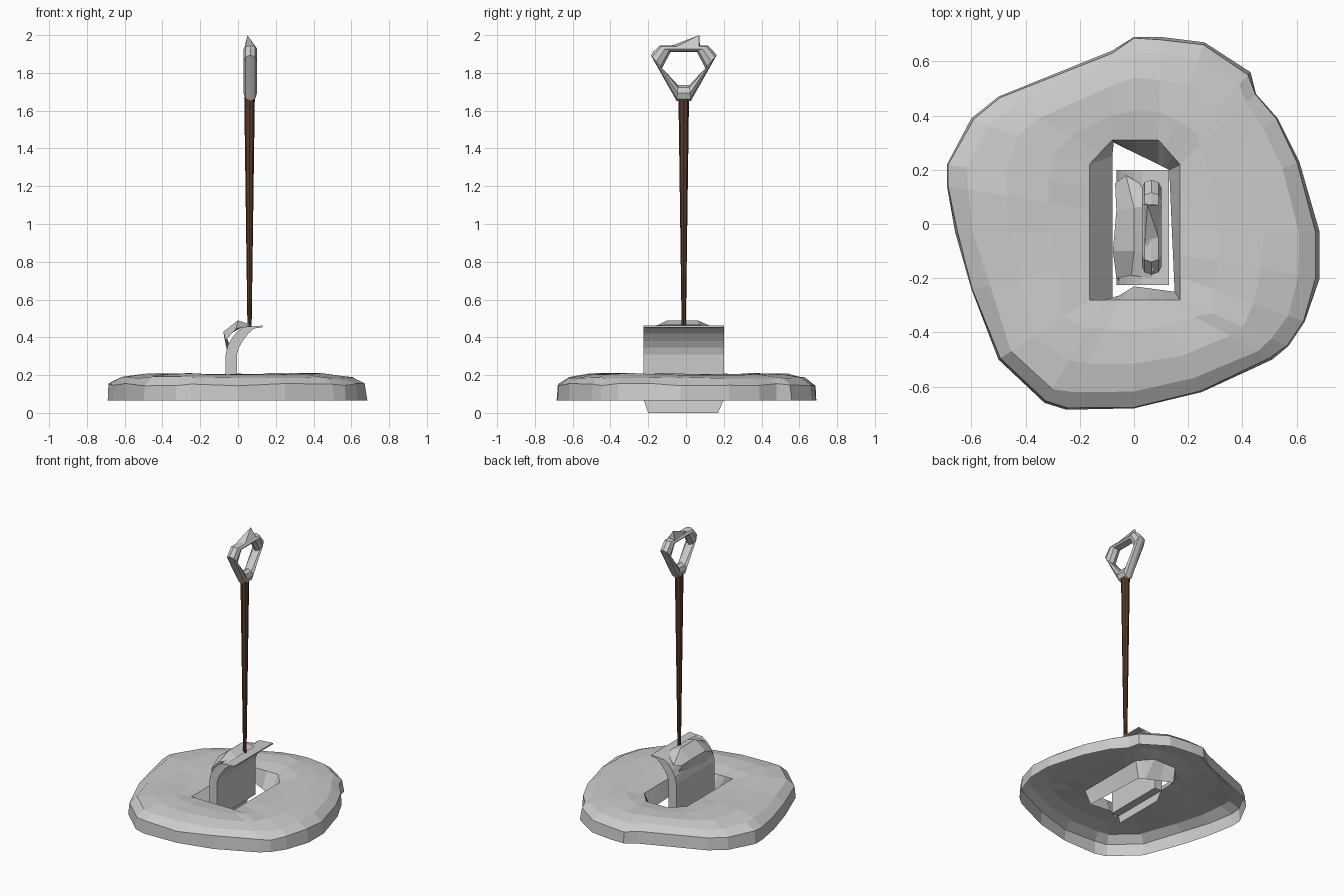
import bpy, bmesh, math, random
from mathutils import Vector

if "Cube" in bpy.data.objects:
    bpy.data.objects.remove(bpy.data.objects["Cube"])

random.seed(4)


def make(name, verts, faces, color=None):
    me = bpy.data.meshes.new(name)
    me.from_pydata([tuple(v) for v in verts], [], faces)
    bm = bmesh.new()
    bm.from_mesh(me)
    bmesh.ops.recalc_face_normals(bm, faces=bm.faces)
    bm.to_mesh(me)
    bm.free()
    ob = bpy.data.objects.new(name, me)
    bpy.context.collection.objects.link(ob)
    if color:
        mat = bpy.data.materials.new(name + "_material")
        mat.diffuse_color = color
        mat.use_nodes = True
        mat.node_tree.nodes["Principled BSDF"].inputs["Base Color"].default_value = mat.diffuse_color
        me.materials.append(mat)
    return ob


def loft(rings, closed_rings=False):
    """Join equal-length closed loops with quads."""
    n, m = len(rings[0]), len(rings)
    faces = [(r * n + i, r * n + (i + 1) % n,
              (r + 1) % m * n + (i + 1) % n, (r + 1) % m * n + i)
             for r in range(m if closed_rings else m - 1) for i in range(n)]
    return [v for ring in rings for v in ring], faces


def subdivided(corners, counts):
    out = []
    for i, c in enumerate(counts):
        a, b = Vector(corners[i]), Vector(corners[(i + 1) % len(corners)])
        out += [a.lerp(b, k / c) for k in range(c)]
    return out


# Snow patch: open-bottomed irregular disc with a sloped pit
outline = [Vector(p) for p in [
    (.10, .69), (.26, .67), (.43, .56), (.45, .48), (.53, .39), (.61, .23),
    (.685, -.03), (.685, -.2), (.63, -.36), (.57, -.45), (.51, -.5), (.25, -.62),
    (0, -.68), (-.25, -.685), (-.33, -.66), (-.5, -.5), (-.6, -.24), (-.66, -.03),
    (-.69, .14), (-.69, .22), (-.6, .39), (-.5, .47), (-.08, .64), (0, .69)]]
counts = [3, 3, 3, 3, 3, 2, 3, 2, 2]
rim = subdivided([(.09, .31), (.17, .22), (.17, -.03), (.17, -.28), (0, -.28),
                  (-.165, -.28), (-.165, -.03), (-.165, .22), (-.08, .31)], counts)
pit = subdivided([(.09, .22), (.13, .2), (.14, -.03), (.15, -.25), (0, -.23),
                  (-.08, -.28), (-.08, -.03), (-.08, .25), (-.075, .3)], counts)
rings = [[(p.x, p.y, .065) for p in outline]]
for t, z, jitter in ((.985, .15, .008), (.86, .186, .006), (.6, .205, .006), (.28, .205, .007)):
    ring = []
    for a, b in zip(rim, outline):
        p = a.lerp(b, t + random.uniform(-.02, .01))
        ring.append((p.x, p.y, z + random.uniform(-jitter, jitter)))
    rings.append(ring)
rings.append([(p.x, p.y, .19) for p in rim])
rings.append([(p.x, p.y, .085) for p in pit])
make("snow_patch", *loft(rings))

# Shovel blade: curved profile in xz, extruded along y
back = [(-.065, .065), (-.065, .31), (-.053, .36), (-.03, .4), (0, .435), (.03, .455), (.13, .462)]
front = [(-.005, .065), (-.005, .31), (.005, .345), (.025, .38), (.055, .42), (.085, .447), (.13, .453)]
y0, y1 = -.225, .2
k = len(back)
profiles = [[(b[0], y0, b[1]), (b[0], y1, b[1]), (f[0], y1, f[1]), (f[0], y0, f[1])]
            for b, f in zip(back, front)]
verts, faces = loft(profiles)
faces += [(0, 1, 2, 3), tuple(4 * (k - 1) + i for i in range(4))]
make("blade", verts, faces)

# Thin cutting lip under the blade
make("blade_lip", [(-.06, y0, .07), (-.06, y1, .07), (-.05, .17, 0), (-.05, -.2, 0)],
     [(0, 1, 2, 3)])

# Snow clump on the upper back of the blade
rows = [[(-.055, -.21, .35), (-.065, -.2, .385), (-.01, -.19, .445), (.065, -.2, .463)],
        [(-.06, -.11, .335), (-.078, -.1, .43), (0, -.1, .49), (.07, -.11, .465)],
        [(-.052, .06, .36), (-.065, .05, .42), (0, .06, .49), (.07, .07, .465)],
        [(-.048, .15, .37), (-.07, .15, .42), (-.03, .18, .425), (.02, .15, .452)]]
make("snow_clump", [v for r in rows for v in r],
     [(r * 4 + i, r * 4 + i + 1, r * 4 + i + 5, r * 4 + i + 4)
      for r in range(3) for i in range(3)])

# Tapered wooden shaft
cx, cy, sides = .061, -.012, 8


def circle(r, z):
    return [(cx + r * math.cos(2 * math.pi * i / sides),
             cy + r * math.sin(2 * math.pi * i / sides), z) for i in range(sides)]


verts, faces = loft([circle(.011, .44), circle(.028, 1.67)])
faces += [tuple(range(sides)), tuple(range(sides, 2 * sides))]
make("shaft", verts, faces, (.1, .045, .025, 1))

# Grip: octagonal section swept round a six-cornered ring (outer, inner in y, z)
half = [((.037, 1.65), (.03, 1.735)), ((.175, 1.895), (.115, 1.825)), ((.128, 1.945), (.07, 1.91))]
corners = half + [((-o[0], o[1]), (-i[0], i[1])) for o, i in reversed(half)]
sections = []
for o, i in corners:
    o, i = Vector(o), Vector(i)
    mid, arm = (o + i) / 2, (o - i) / 2
    ring = []
    for s in range(8):
        a = math.pi / 4 * s
        p = mid + arm * math.cos(a)
        ring.append((.065 + .036 * math.sin(a), p.x + cy, p.y))
    sections.append(ring)
make("grip", *loft(sections, True))

# Pointed bit of snow on top of the grip
make("grip_snow", [(.05, .07, 2), (.103, .07, 1.925), (.032, .075, 1.925),
                   (.04, -.06, 1.95), (.09, -.05, 1.94), (.07, -.19, 1.91)],
     [(0, 1, 4), (0, 4, 3), (0, 3, 2), (0, 2, 1), (3, 4, 5)])
